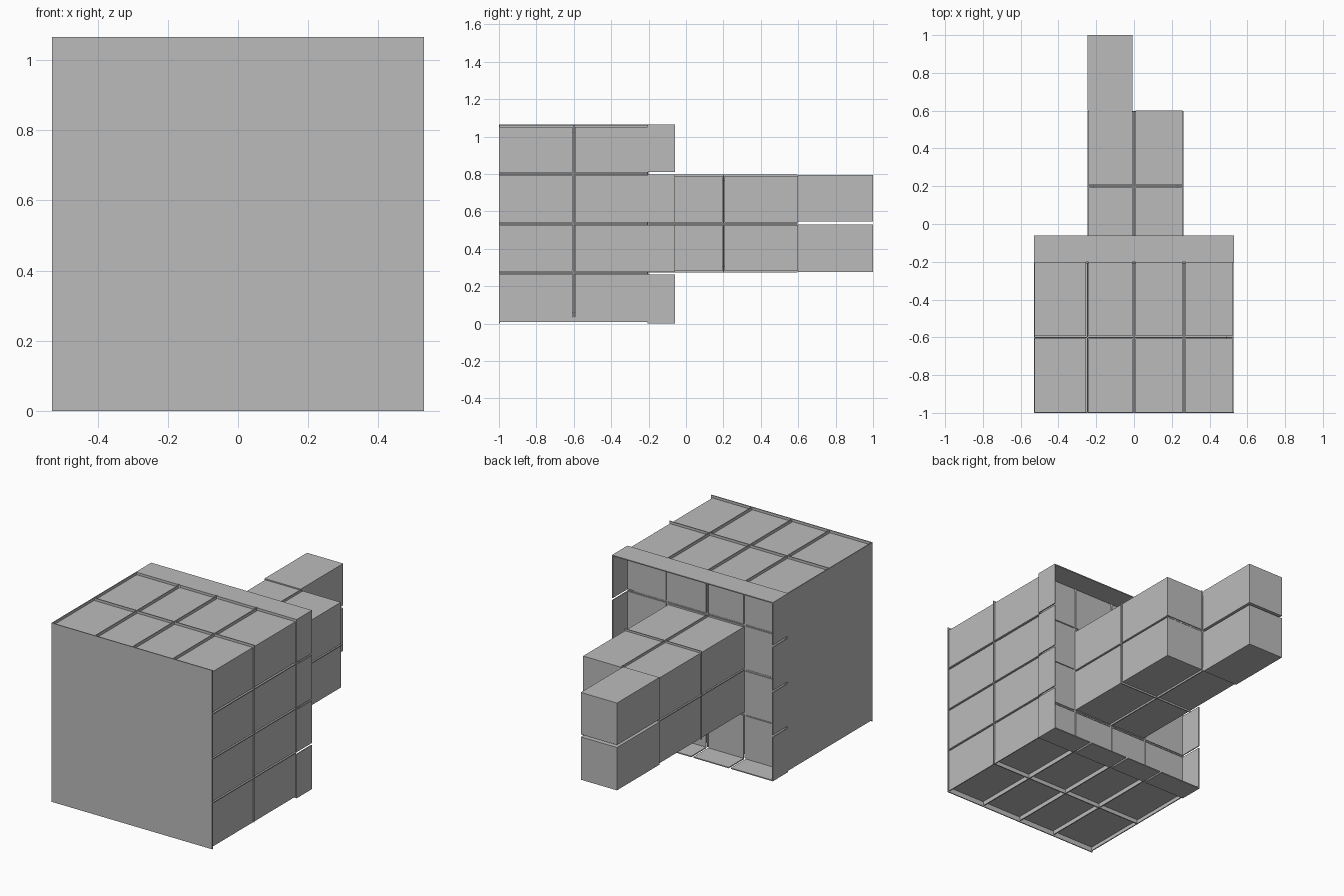
import bpy

if "Cube" in bpy.data.objects:
    bpy.data.objects.remove(bpy.data.objects["Cube"])

# Cell spans shared by the whole block stack
XS = [(-0.53, -0.253), (-0.24, -0.007), (0.007, 0.258), (0.272, 0.522)]
ZS = [(0.03, 0.265), (0.278, 0.527), (0.54, 0.793), (0.808, 1.05)]
XW = [(-0.53, -0.253), (-0.24, -0.007), (0.007, 0.258), (0.272, 0.53)]
ZW = [(0.0, 0.262), (0.275, 0.528), (0.54, 0.797), (0.81, 1.065)]
BLOCK_YS = [(-1.0, -0.606), (-0.594, -0.204)]
NECK_YS = [(-0.2, 0.194), (0.206, 0.6)]
X_SEAMS = [-0.2465, 0.0, 0.265]
Z_SEAMS = [0.2715, 0.5335, 0.8005]
RIM_Y = (-0.2, -0.06)
HEAD_Y = (-1.0, -0.204)
T = 0.006

grey = bpy.data.materials.new("dark_grey")
grey.diffuse_color = (0.5, 0.5, 0.5, 1)
grey.use_nodes = True
grey.node_tree.nodes["Principled BSDF"].inputs["Base Color"].default_value = grey.diffuse_color


def box(name, x, y, z):
    """Axis-aligned box from (min, max) spans."""
    bpy.ops.mesh.primitive_cube_add(size=1, location=[(a + b) / 2 for a, b in (x, y, z)])
    ob = bpy.context.object
    ob.name = name
    ob.scale = [b - a for a, b in (x, y, z)]
    bpy.ops.object.transform_apply(location=False, rotation=False, scale=True)
    ob.data.materials.append(grey)
    return ob


def thin(c):
    """Span of a thin divider centred on c."""
    return (c - T / 2, c + T / 2)


# Head: 4 x 2 x 4 blocks around a slightly smaller core
for y in BLOCK_YS:
    for x in XS:
        for z in ZS:
            box("head_block", x, y, z)
box("head_core", (-0.525, 0.49), (-1.0, -0.206), (0.06, 1.025))

# Dividers standing slightly proud in the seams
for c in X_SEAMS:
    box("head_divider", thin(c), HEAD_Y, (0.008, 1.063))
for c in Z_SEAMS:
    box("head_divider", (-0.528, 0.528), HEAD_Y, thin(c))
box("head_divider", (-0.528, 0.528), thin(-0.6), (0.008, 1.063))

# Plain front and left plates, lower lip on the right
box("front_plate", (-0.53, 0.53), (-1.0, -1.0 + T), (0.0, 1.065))
box("left_plate", (-0.53, -0.53 + T), (-1.0, -0.2), (0.008, 1.065))
box("right_lip", (0.517, 0.522), HEAD_Y, (0.008, 0.035))

# Back tiles inside the rim
for x in XW:
    for z in ZW:
        box("back_tile", x, (-0.205, -0.2), z)

# Thin rim around the open back
box("rim_top", (-0.53, 0.53), RIM_Y, (1.065 - T, 1.065))
for z in ZW:
    box("rim_left", (-0.53, -0.53 + T), RIM_Y, z)
    box("rim_right", (0.53 - T, 0.53), RIM_Y, z)
for x in XW:
    box("rim_bottom", x, RIM_Y, (0.0, T))

# Neck: 2 x 2 x 2 blocks with core and dividers
for y in NECK_YS:
    for x in XS[1:3]:
        for z in [(0.28, 0.527), (0.54, 0.788)]:
            box("neck_block", x, y, z)
box("neck_core", (-0.215, 0.233), (-0.206, 0.595), (0.303, 0.768))
box("neck_divider", thin(0), (-0.2, 0.597), (0.272, 0.798))
box("neck_divider", (-0.245, 0.263), thin(0.2), (0.272, 0.798))
box("neck_divider", (-0.245, 0.263), (-0.2, 0.597), thin(0.5335))

# Tip: two stacked blocks
for z in ((0.275, 0.53), (0.545, 0.795)):
    box("tip_block", (-0.245, -0.007), (0.6, 1.0), z)
